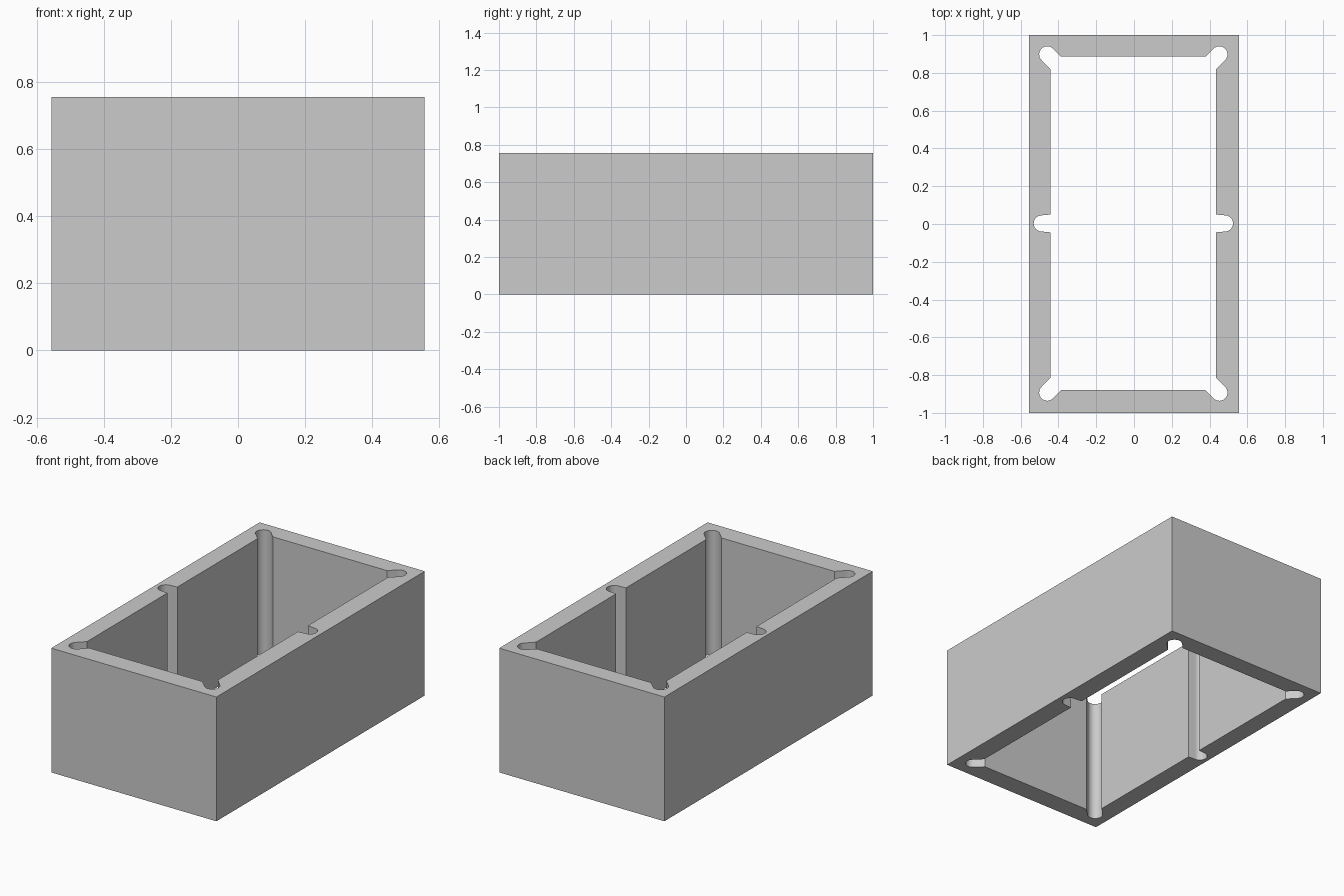
import bpy, bmesh
from math import radians, cos, sin, sqrt

if "Cube" in bpy.data.objects:
    bpy.data.objects.remove(bpy.data.objects["Cube"])

HEIGHT = 0.755
X0, X1, Y0, Y1 = -0.443, 0.434, -0.878, 0.888   # inner wall planes
R = 0.043                                       # screw channel radius


def arc(cx, cy, heading, steps=16):
    """Half circle bulging along the heading, counter-clockwise."""
    angles = [radians(heading - 90 + 180 * i / steps) for i in range(steps + 1)]
    return [(cx + R * cos(a), cy + R * sin(a)) for a in angles]


def side_slot(cx, wall, heading):
    """Slightly flared channel halfway along a long wall."""
    s = 1 if heading == 0 else -1
    cy, flare = 0.003, 0.047
    return [(wall, cy - s * flare)] + arc(cx, cy, heading) + [(wall, cy + s * flare)]


def corner_slot(cx, cy, wx, wy, heading):
    """Diagonal channel in a corner, opening onto both walls."""
    sx = 1 if wx > 0 else -1
    sy = 1 if wy > 0 else -1
    d = R * sqrt(2)
    on_x = (wx, cy + sy * (sx * (wx - cx) - d))
    on_y = (cx + sx * (sy * (wy - cy) - d), wy)
    first, last = (on_x, on_y) if sx == sy else (on_y, on_x)
    return [first] + arc(cx, cy, heading) + [last]


# Outlines: plain rectangle outside, walls with six channels inside
outer = [(-0.555, -1), (0.555, -1), (0.555, 1), (-0.555, 1)]
inner = (side_slot(0.481, X1, 0)
         + corner_slot(0.452, 0.898, X1, Y1, 45)
         + corner_slot(-0.459, 0.898, X0, Y1, 135)
         + side_slot(-0.488, X0, 180)
         + corner_slot(-0.459, -0.893, X0, Y0, 225)
         + corner_slot(0.452, -0.893, X1, Y0, 315))

# Fill between the outlines and extrude into an open frame
bm = bmesh.new()
edges = []
for loop in (outer, inner):
    verts = [bm.verts.new((x, y, 0)) for x, y in loop]
    edges += [bm.edges.new((v, verts[i - 1])) for i, v in enumerate(verts)]
bmesh.ops.triangle_fill(bm, edges=edges, use_beauty=True, normal=(0, 0, 1))
result = bmesh.ops.extrude_face_region(bm, geom=bm.faces[:], use_keep_orig=True)
top = [g for g in result["geom"] if isinstance(g, bmesh.types.BMVert)]
bmesh.ops.translate(bm, verts=top, vec=(0, 0, HEIGHT))
bmesh.ops.recalc_face_normals(bm, faces=bm.faces[:])

mesh = bpy.data.meshes.new("enclosure_frame")
bm.to_mesh(mesh)
bm.free()
frame = bpy.data.objects.new("enclosure_frame", mesh)
bpy.context.collection.objects.link(frame)

# Smooth channels, crisp edges
bpy.context.view_layer.objects.active = frame
frame.select_set(True)
bpy.ops.object.shade_smooth_by_angle(angle=radians(25))
